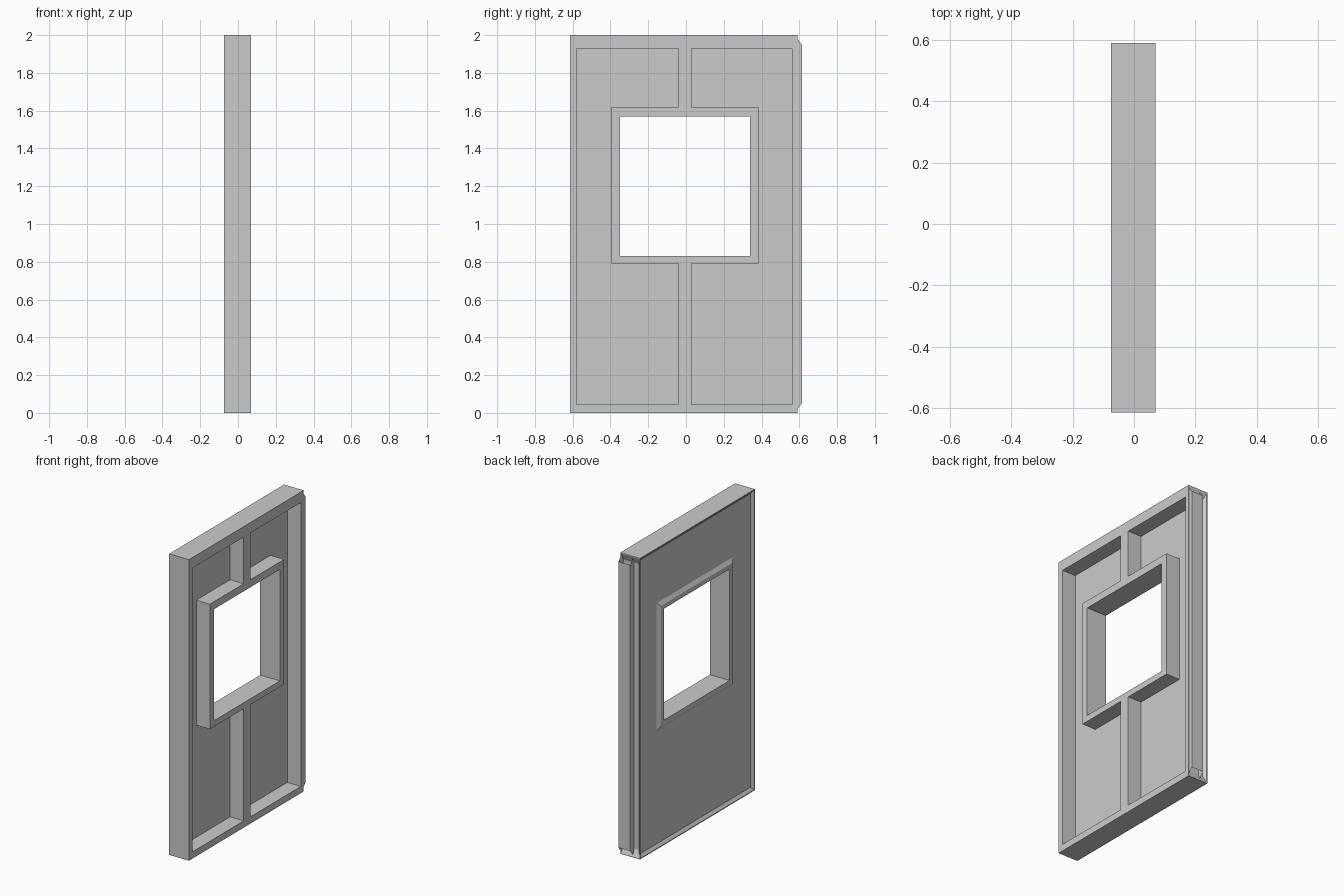
import bpy, bmesh

cube = bpy.data.objects.get("Cube")
if cube:
    bpy.data.objects.remove(cube, do_unlink=True)

GREY = (0.6, 0.6, 0.6, 1)
mat = bpy.data.materials.new("plain grey")
mat.use_nodes = True
mat.diffuse_color = GREY
mat.node_tree.nodes["Principled BSDF"].inputs["Base Color"].default_value = GREY


def make(name, verts, faces, fix=True):
    bm = bmesh.new()
    vs = [bm.verts.new(v) for v in verts]
    for f in faces:
        bm.faces.new([vs[i] for i in f])
    if fix:
        bmesh.ops.recalc_face_normals(bm, faces=bm.faces)
    mesh = bpy.data.meshes.new(name)
    bm.to_mesh(mesh)
    bm.free()
    ob = bpy.data.objects.new(name, mesh)
    bpy.context.collection.objects.link(ob)
    mesh.materials.append(mat)
    return ob


def rect(a0, a1, b0, b1, grow=0):
    """Corners of a rectangle, optionally enlarged."""
    a0, a1, b0, b1 = a0 - grow, a1 + grow, b0 - grow, b1 + grow
    return [(a0, b0), (a1, b0), (a1, b1), (a0, b1)]


def loft(name, bottom, top):
    """Closed six-sided solid between two quads."""
    sides = [(i, (i + 1) % 4, (i + 1) % 4 + 4, i + 4) for i in range(4)]
    return make(name, bottom + top, [(0, 1, 2, 3), (4, 5, 6, 7)] + sides)


def along_x(name, x0, r0, x1, r1=None):
    return loft(name, [(x0, *p) for p in r0], [(x1, *p) for p in (r1 or r0)])


def combine(target, tool, operation):
    mod = target.modifiers.new("shape", 'BOOLEAN')
    mod.operation, mod.object, mod.solver = operation, tool, 'EXACT'
    bpy.context.view_layer.objects.active = target
    bpy.ops.object.modifier_apply(modifier=mod.name)
    bpy.data.objects.remove(tool, do_unlink=True)


BACK, FRONT, FLOOR, SUNK = -0.075, 0.07, -0.03, -0.06
OPENING = (-0.35, 0.34, 0.83, 1.57)
OUTER = (-0.615, 0.59, 0, 2)

# Slab with a deep pocket on one face
door = along_x("door_panel", BACK, rect(*OUTER), FRONT)
combine(door, along_x("pocket", FLOOR, rect(-0.58, 0.56, 0.045, 1.93), 0.2), 'DIFFERENCE')

# Shallow sunken field with sloped borders on the other face
combine(door, along_x("field", BACK - 0.001, rect(*OUTER, grow=-0.004),
                      SUNK, rect(*OUTER, grow=-0.025)), 'DIFFERENCE')

# Hollowed closing edge
mouth, inner = rect(-0.071, 0.066, 0.004, 1.996), rect(-0.055, 0.06, 0.05, 1.95)
combine(door, loft("edge_hollow", [(x, 0.591, z) for x, z in mouth],
                   [(x, 0.57, z) for x, z in inner]), 'DIFFERENCE')

# Window frame, central ribs and sloped trim
combine(door, along_x("frame", -0.045, rect(-0.395, 0.385, 0.79, 1.62), FRONT), 'UNION')
for z0, z1 in ((0.02, 0.81), (1.6, 1.96)):
    combine(door, along_x("rib", -0.045, rect(-0.04, 0.03, z0, z1), FRONT), 'UNION')
combine(door, along_x("trim", BACK, rect(*OPENING, grow=0.03),
                      SUNK + 0.01, rect(*OPENING, grow=0.07)), 'UNION')
combine(door, along_x("opening", -0.3, rect(*OPENING), 0.3), 'DIFFERENCE')

# Open-ended sealing strip on the closing edge
near, far = 0.066, -0.02
profile = [(0.575, 0.003), (0.614, 0.05), (0.614, 1.95), (0.575, 1.997)]
make("edge_strip", [(x, *p) for x in (near, far) for p in profile],
     [(0, 1, 2, 3), (1, 5, 6, 2), (7, 6, 5, 4)], fix=False)
